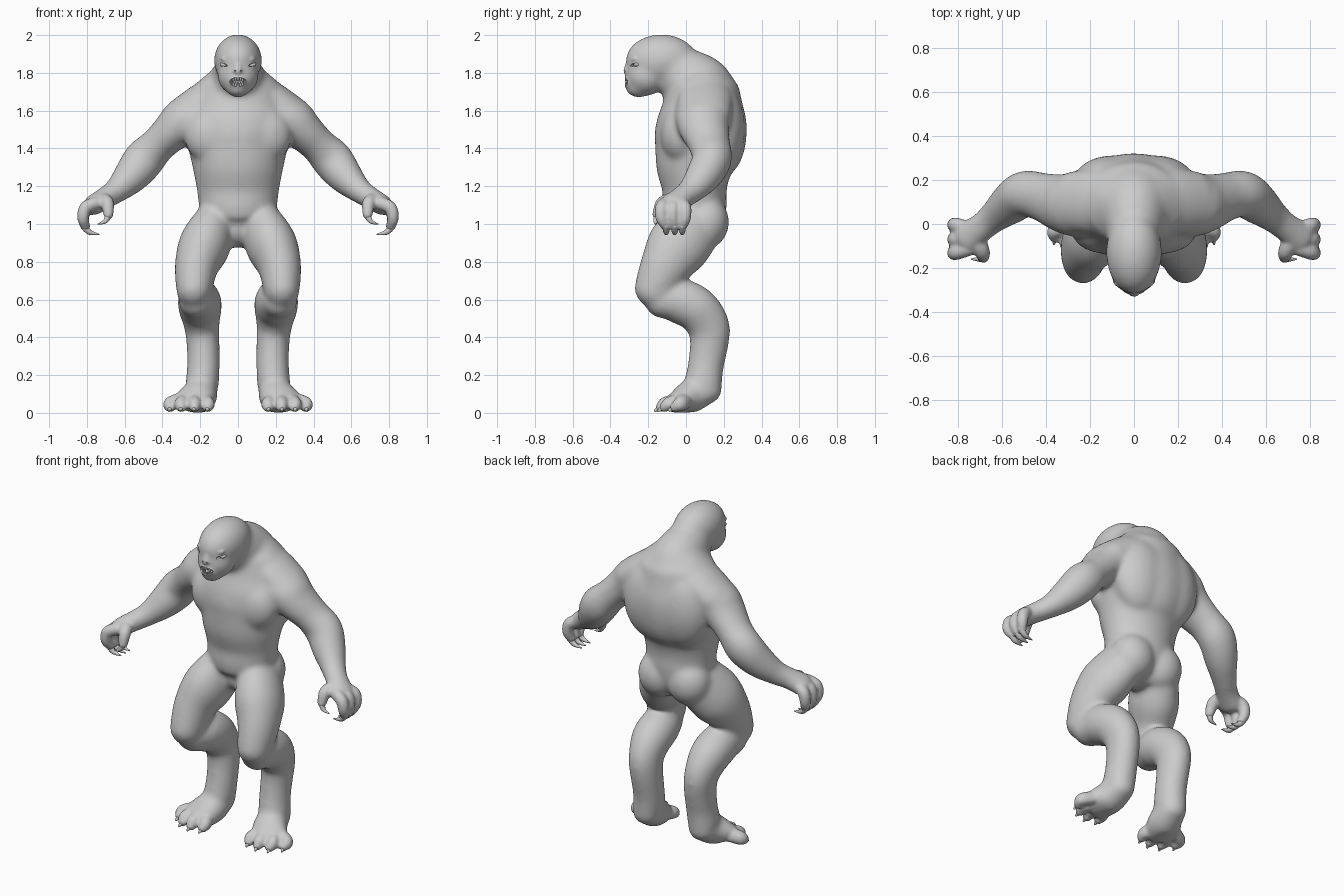
import bpy, bmesh, math
from mathutils import Vector, Matrix

if "Cube" in bpy.data.objects:
    bpy.data.objects.remove(bpy.data.objects["Cube"])


def material(name, rgb):
    m = bpy.data.materials.new(name)
    m.use_nodes = True
    col = (*rgb, 1)
    m.diffuse_color = col
    m.node_tree.nodes["Principled BSDF"].inputs["Base Color"].default_value = col
    return m


grey = material("grey skin", (0.6, 0.6, 0.6))


def finish(name, bm, helper=False):
    bmesh.ops.recalc_face_normals(bm, faces=bm.faces[:])
    me = bpy.data.meshes.new(name)
    bm.to_mesh(me)
    bm.free()
    me.materials.append(grey)
    me.shade_smooth()
    ob = bpy.data.objects.new(name, me)
    bpy.context.collection.objects.link(ob)
    ob.hide_render = ob.hide_viewport = helper
    return ob


def fuse(ob, size):
    mod = ob.modifiers.new("fuse", 'REMESH')
    mod.mode = 'VOXEL'
    mod.voxel_size = size
    mod.use_smooth_shade = True


def soften(ob, iterations):
    mod = ob.modifiers.new("soften", 'SMOOTH')
    mod.factor = 0.5
    mod.iterations = iterations


def combine(ob, other, operation):
    mod = ob.modifiers.new("combine", 'BOOLEAN')
    mod.operation = operation
    mod.object = other
    mod.solver = 'EXACT'


def spline(pts, n=5):
    """Catmull-Rom through rows of (x, y, z, width, depth)."""
    out = []
    for i in range(len(pts) - 1):
        p = [pts[max(0, min(len(pts) - 1, i + k))] for k in (-1, 0, 1, 2)]
        for j in range(n):
            t = j / n
            out.append([b + 0.5 * t * (c - a + t * (2*a - 5*b + 4*c - d + t * (3*(b - c) + d - a)))
                        for a, b, c, d in zip(*p)])
    return out + [list(pts[-1])]


def tube(bm, pts, s=1, ref=(1, 0, 0), seg=28):
    """Round-ended limb with elliptical sections; s = -1 mirrors it."""
    rows = spline([(s * p[0], *p[1:]) for p in pts])
    cs = [Vector(r[:3]) for r in rows]
    tans = [(cs[min(i + 1, len(cs) - 1)] - cs[max(i - 1, 0)]).normalized() for i in range(len(cs))]
    secs = [(c, t, r[3], r[4]) for c, t, r in zip(cs, tans, rows)]

    def cap(sec, sign):
        c, t, a, b = sec
        return [(c + t * sign * min(a, b) * math.sin(w), t, a * math.cos(w), b * math.cos(w))
                for w in (0.5, 1.0, 1.35)]
    secs = cap(secs[0], -1)[::-1] + secs + cap(secs[-1], 1)
    rings = []
    for c, t, a, b in secs:
        u = Vector(ref)
        u = (u - t * u.dot(t)).normalized()
        v = t.cross(u)
        rings.append([bm.verts.new(c + u * a * math.cos(w) + v * b * math.sin(w))
                      for w in (2 * math.pi * k / seg for k in range(seg))])
    for r, q in zip(rings, rings[1:]):
        for k in range(seg):
            bm.faces.new((r[k], r[(k + 1) % seg], q[(k + 1) % seg], q[k]))
    bm.faces.new(rings[0][::-1])
    bm.faces.new(rings[-1])


def ball(bm, c, r, s=1, tilt=0):
    m = (Matrix.Translation((s * c[0], c[1], c[2])) @ Matrix.Rotation(s * tilt, 4, 'Y')
         @ Matrix.Diagonal((*r, 1)))
    bmesh.ops.create_uvsphere(bm, u_segments=24, v_segments=16, radius=1, matrix=m)


Y = (0, 1, 0)
body, detail, claws, cut, teeth, eyes = (bmesh.new() for _ in range(6))

# Torso, neck and head
tube(body, [(0, .03, .955, .075, .11), (0, .045, 1.01, .15, .15), (0, .045, 1.09, .198, .165),
            (0, .045, 1.18, .212, .165), (0, .045, 1.3, .235, .2), (0, .07, 1.42, .262, .235),
            (0, .085, 1.54, .29, .232), (0, .09, 1.64, .25, .205)])
tube(body, [(0, .09, 1.62, .25, .2), (0, .055, 1.72, .17, .185), (0, -.045, 1.81, .12, .138)])
ball(body, (0, -.13, 1.866), (.122, .185, .133))
ball(body, (0, -.21, 1.785), (.104, .106, .1))
ball(body, (0, -.25, 1.725), (.06, .068, .052))

# Muzzle and nose
ball(detail, (0, -.268, 1.752), (.062, .064, .054))
tube(detail, [(0, -.3, 1.87, .018, .012), (0, -.313, 1.83, .02, .014), (0, -.32, 1.808, .03, .013)])

fingers = [(-.13, -.105), (-.07, -.06), (-.005, -.02)]
toes = [(.16, -.12), (.23, -.135), (.3, -.115), (.358, -.06)]
for s in (1, -1):
    # Brow and ear
    ball(detail, (.05, -.268, 1.866), (.048, .026, .014), s, -.25)
    ball(detail, (.112, -.11, 1.86), (.014, .025, .03), s)
    # Chest, shoulder blade, trapezius and buttock
    ball(body, (.13, -.03, 1.47), (.15, .1, .15), s)
    ball(body, (.1, .175, 1.5), (.18, .132, .24), s)
    tube(body, [(.06, .09, 1.73, .12, .085), (.18, .1, 1.66, .14, .088), (.285, .1, 1.58, .135, .092)], s, Y)
    ball(body, (.1, .108, 1.01), (.125, .115, .135), s)
    # Arm and palm
    tube(body, [(.2, .09, 1.57, .15, .12), (.285, .09, 1.545, .14, .12), (.345, .1, 1.493, .125, .102),
                (.425, .125, 1.417, .105, .09), (.497, .137, 1.342, .1, .104), (.565, .092, 1.255, .09, .09),
                (.64, .03, 1.18, .068, .063), (.7, -.02, 1.14, .062, .054), (.765, -.065, 1.1, .078, .05)], s, Y)
    # Thigh
    tube(body, [(.12, .05, 1.0, .108, .15), (.178, -.04, .885, .13, .162), (.22, -.11, .775, .11, .13),
                (.232, -.168, .65, .09, .104)], s)
    # Shin and ankle
    tube(body, [(.22, -.125, .595, .09, .09), (.205, -.04, .592, .108, .115), (.2, .055, .55, .108, .114),
                (.192, .118, .46, .088, .108), (.185, .123, .37, .082, .098), (.183, .105, .25, .081, .09),
                (.19, .09, .15, .083, .096)], s)
    # Foot with raised heel
    tube(body, [(.19, .125, .115, .072, .058), (.205, .03, .09, .092, .084), (.245, -.045, .058, .105, .052)], s)
    for x, y in toes:
        tube(detail, [(.215 + (x - .2) * .5, 0, .07, .035, .045), (x, y + .03, .048, .037, .04),
                      (x, y, .03, .029, .027)], s)
        tube(claws, [(x, y, .03, .02, .018), (x * 1.02, y - .03, .012, .005, .007)], s, seg=10)
    # Fingers and thumb
    for y, e in fingers:
        tube(detail, [(.755, y * .7 - .02, 1.11, .036, .036), (.808, y, 1.085, .034, .034),
                      (.82, y, 1.03, .031, .031), (.808, e, .988, .026, .026)], s, Y)
        tube(claws, [(.815, e, .99, .021, .021), (.787, e, .957, .015, .015), (.735, e, .945, .003, .003)], s, Y, 10)
    tube(detail, [(.72, -.06, 1.13, .04, .04), (.692, -.125, 1.11, .036, .036),
                  (.686, -.152, 1.05, .027, .027)], s, Y)
    tube(claws, [(.685, -.152, 1.05, .02, .02), (.702, -.16, 1.015, .013, .013), (.74, -.16, 1.0, .003, .003)],
         s, Y, 10)
    # Nostril, eye slit and eyeball
    ball(cut, (.016, -.338, 1.81), (.006, .02, .005), s)
    ball(cut, (.078, -.285, 1.843), (.023, .032, .007), s, -.3)
    ball(eyes, (.077, -.257, 1.842), (.02, .02, .012), s, -.3)

# Mouth opening
ball(cut, (0, -.33, 1.752), (.05, .05, .024))

# Teeth, in two rows with longer fangs
for i in range(-3, 4):
    x = i * .0125
    y = -.317 + abs(x) * .5
    size = .025 if abs(i) == 2 else .018
    for z, d in ((1.775, -1), (1.73, 1)):
        tube(teeth, [(x, y, z, .0075, .0065), (x, y - .004, z + d * size, .004, .003)], seg=8)

# Fuse the large muscles, blend them, then add the fine parts and cut the face
fine = finish("face_finger_toe_parts", detail, True)
fuse(fine, 0.008)
cutter = finish("face_cutter", cut, True)
skin = finish("body", body)
fuse(skin, 0.012)
soften(skin, 22)
fill = skin.modifiers.new("restore_volume", 'DISPLACE')
fill.mid_level = 0
fill.strength = 0.006
combine(skin, fine, 'UNION')
fuse(skin, 0.008)
soften(skin, 6)
combine(skin, cutter, 'DIFFERENCE')

finish("claws", claws)
finish("teeth", teeth)
finish("eyes", eyes)
